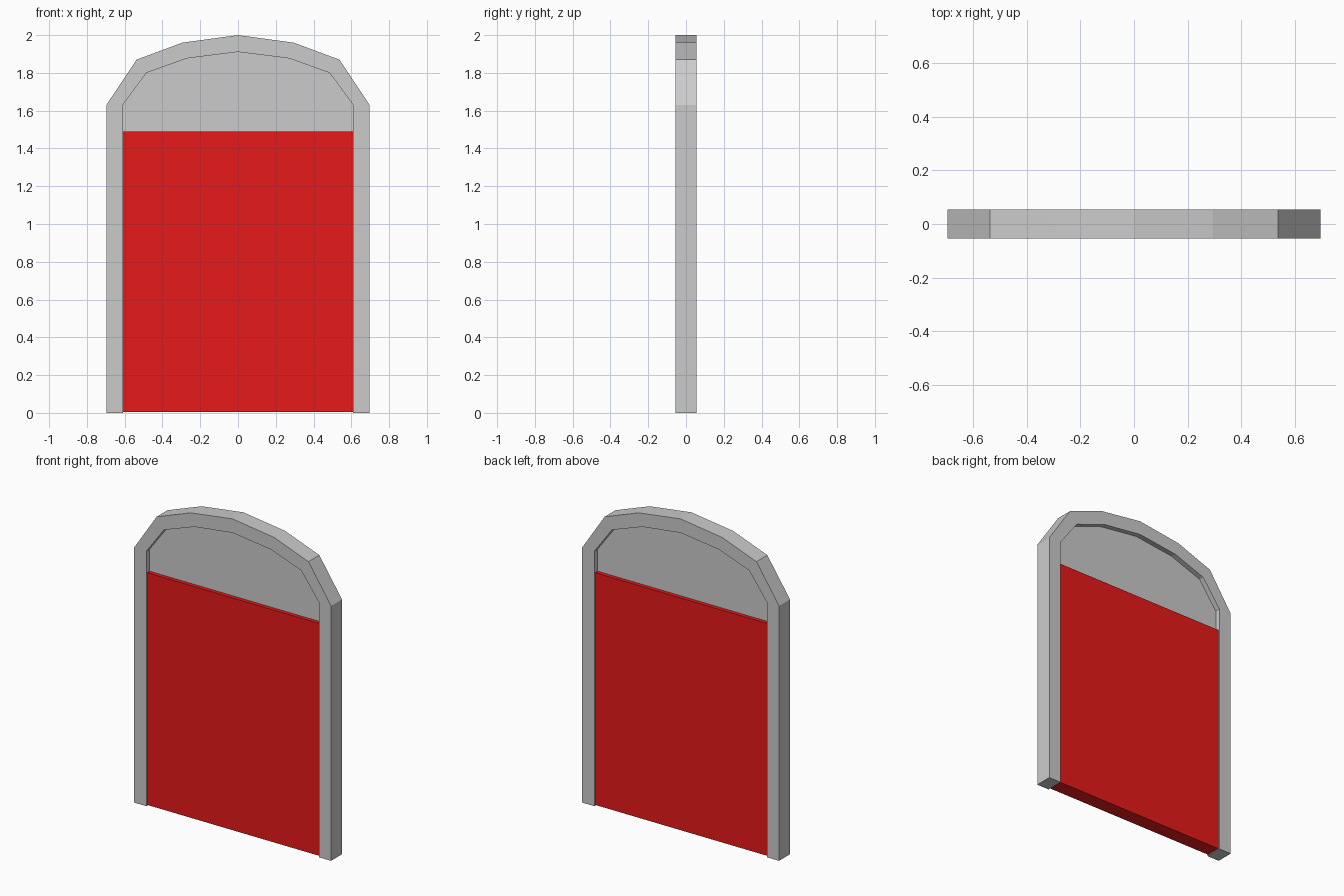
import bpy, bmesh

if "Cube" in bpy.data.objects:
    bpy.data.objects.remove(bpy.data.objects["Cube"])

HALF = 0.055          # half depth of the frame
DOOR_TOP = 1.49


def mirrored(right_side):
    """Right-hand profile from bottom to apex -> full profile, right to left."""
    return right_side + [(-x, z) for x, z in reversed(right_side[:-1])]


def prism(name, profile, half_depth):
    """Extrude a front (x, z) outline symmetrically in y."""
    bm = bmesh.new()
    face = bm.faces.new([bm.verts.new((x, -half_depth, z)) for x, z in profile])
    ext = bmesh.ops.extrude_face_region(bm, geom=[face])
    moved = [g for g in ext["geom"] if isinstance(g, bmesh.types.BMVert)]
    bmesh.ops.translate(bm, verts=moved, vec=(0, 2 * half_depth, 0))
    bmesh.ops.recalc_face_normals(bm, faces=bm.faces)
    mesh = bpy.data.meshes.new(name)
    bm.to_mesh(mesh)
    bm.free()
    obj = bpy.data.objects.new(name, mesh)
    bpy.context.collection.objects.link(obj)
    return obj


def arch_band(name, outer, inner, half_depth):
    """Band of quads between two matching outlines, with depth."""
    bm = bmesh.new()
    rows = [[bm.verts.new((x, y, z)) for x, z in line]
            for line, y in ((outer, -half_depth), (inner, -half_depth),
                            (inner, half_depth), (outer, half_depth))]
    for i in range(len(outer) - 1):
        for a, b in zip(rows, rows[1:] + rows[:1]):
            bm.faces.new((a[i], a[i + 1], b[i + 1], b[i]))
    for i in (0, -1):
        bm.faces.new([r[i] for r in rows])
    bmesh.ops.recalc_face_normals(bm, faces=bm.faces)
    mesh = bpy.data.meshes.new(name)
    bm.to_mesh(mesh)
    bm.free()
    obj = bpy.data.objects.new(name, mesh)
    bpy.context.collection.objects.link(obj)
    return obj


# Arched door frame
outer = [(0.697, 0), (0.697, 1.63), (0.537, 1.87), (0.295, 1.96), (0, 2.0)]
inner = [(0.61, 0), (0.61, 1.63), (0.485, 1.80), (0.27, 1.877), (0, 1.911)]
arch_band("door_frame", mirrored(outer), mirrored(inner), HALF)

# Recessed panel filling the arch above the door
prism("arch_panel", mirrored([(0.61, DOOR_TOP)] + inner[1:]), 0.022)

# Red door, set slightly back from the frame
door = prism("door", [(0.61, 0.005), (0.61, DOOR_TOP),
                      (-0.61, DOOR_TOP), (-0.61, 0.005)], 0.047)
red = bpy.data.materials.new("red_paint")
red.diffuse_color = (0.8, 0.01, 0.01, 1)
red.use_nodes = True
red.node_tree.nodes["Principled BSDF"].inputs["Base Color"].default_value = red.diffuse_color
door.data.materials.append(red)
